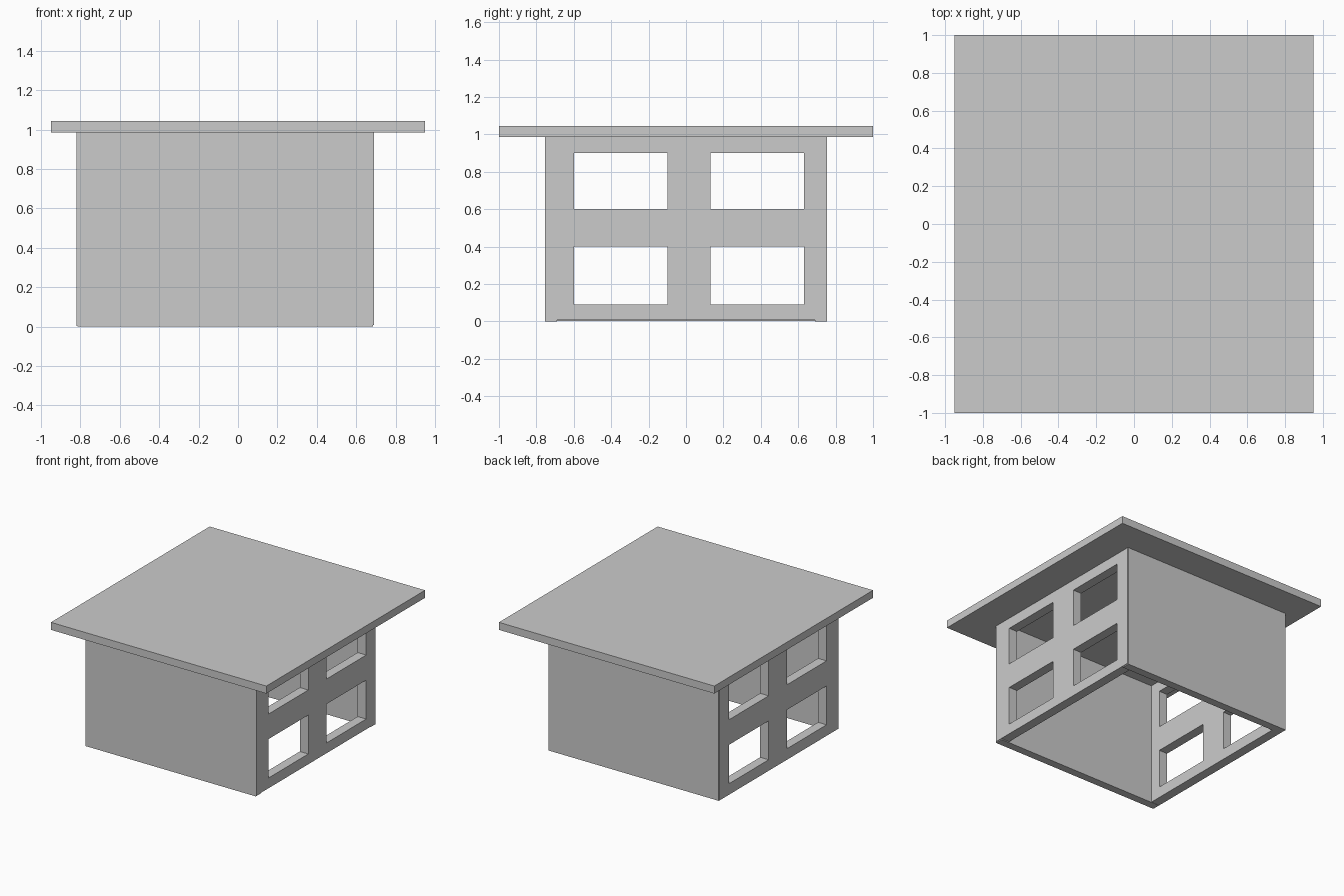
import bpy, bmesh

if "Cube" in bpy.data.objects:
    bpy.data.objects.remove(bpy.data.objects["Cube"])

TOP = 0.99  # walls reach slightly into the roof slab


def new_object(name, bm):
    mesh = bpy.data.meshes.new(name)
    bm.to_mesh(mesh)
    bm.free()
    ob = bpy.data.objects.new(name, mesh)
    bpy.context.collection.objects.link(ob)
    return ob


def box(name, lo, hi):
    bm = bmesh.new()
    bmesh.ops.create_cube(bm, size=1)
    for v in bm.verts:
        v.co = [l + (c + 0.5) * (h - l) for l, h, c in zip(lo, hi, v.co)]
    return new_object(name, bm)


def window_wall(name, x_outer, x_inner, z_bottom):
    # Panel grid with the four window cells left out, then extruded in x
    ys = [-0.75, -0.60, -0.10, 0.13, 0.63, 0.747]
    zs = [z_bottom, 0.09, 0.40, 0.60, 0.90, TOP]
    bm = bmesh.new()
    grid = [[bm.verts.new((x_outer, y, z)) for z in zs] for y in ys]
    for i in range(5):
        for j in range(5):
            if i % 2 and j % 2:
                continue
            bm.faces.new((grid[i][j], grid[i + 1][j],
                          grid[i + 1][j + 1], grid[i][j + 1]))
    ext = bmesh.ops.extrude_face_region(bm, geom=bm.faces[:], use_keep_orig=True)
    moved = [g for g in ext["geom"] if isinstance(g, bmesh.types.BMVert)]
    bmesh.ops.translate(bm, verts=moved, vec=(x_inner - x_outer, 0, 0))
    bmesh.ops.recalc_face_normals(bm, faces=bm.faces[:])
    return new_object(name, bm)


# Overhanging flat roof
box("roof", (-0.95, -1.0, 0.985), (0.95, 1.0, 1.045))

# Plain front and back walls
box("front_wall", (-0.816, -0.754, 0), (0.685, -0.69, TOP))
box("back_wall", (-0.816, 0.69, 0), (0.685, 0.754, TOP))

# Side walls with four windows each
window_wall("right_window_wall", 0.69, 0.615, 0.008)
window_wall("left_window_wall", -0.82, -0.745, 0.002)
